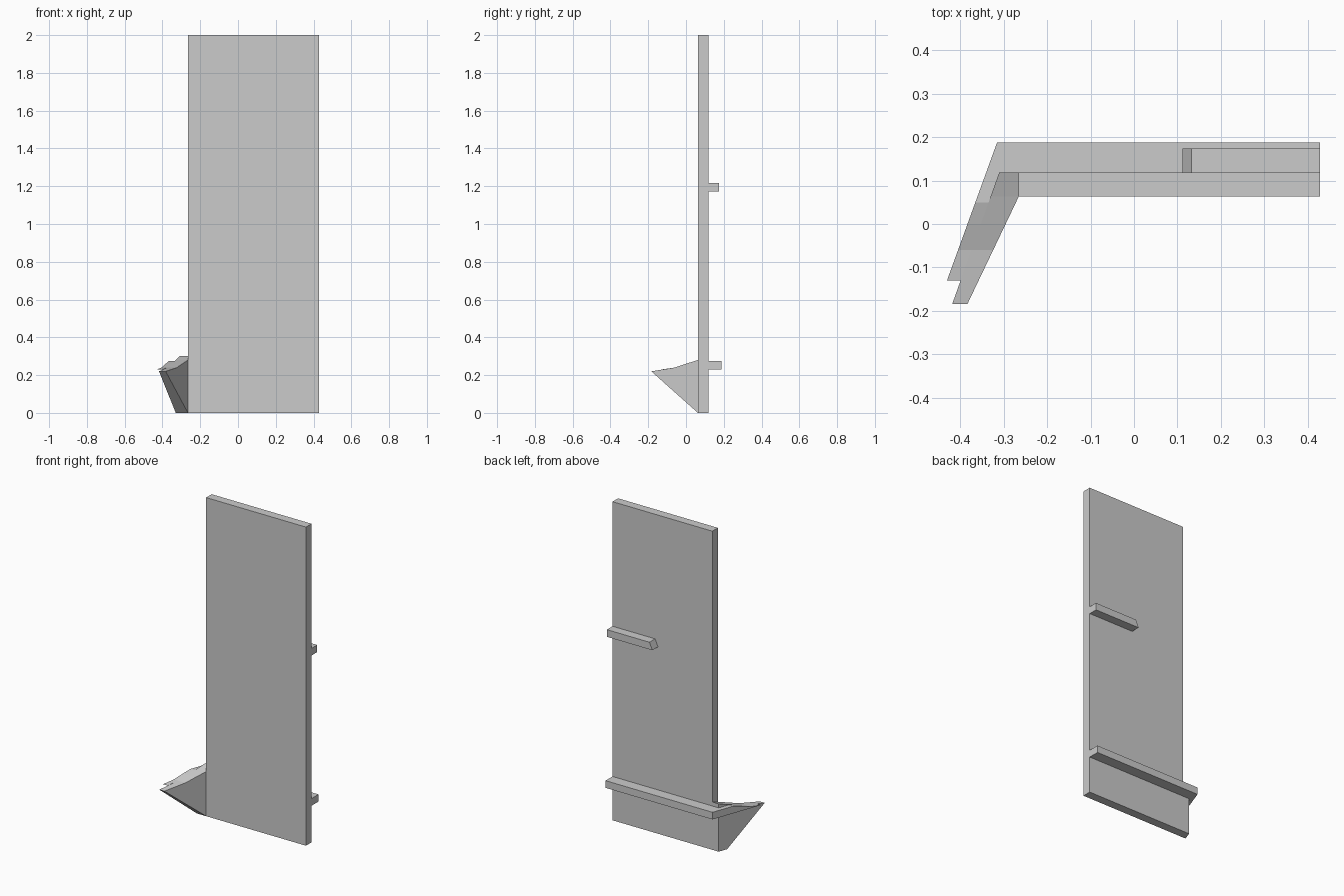
import bpy
import bmesh

cube = bpy.data.objects.get("Cube")
if cube:
    bpy.data.objects.remove(cube, do_unlink=True)

grey = bpy.data.materials.new("plain grey")
grey.use_nodes = True
grey.diffuse_color = (0.6, 0.6, 0.6, 1)
grey.node_tree.nodes["Principled BSDF"].inputs["Base Color"].default_value = (0.6, 0.6, 0.6, 1)


def loft(name, loop_a, loop_b):
    """Solid between two matching closed loops."""
    bm = bmesh.new()
    a = [bm.verts.new(p) for p in loop_a]
    b = [bm.verts.new(p) for p in loop_b]
    bm.faces.new(a)
    bm.faces.new(b[::-1])
    for i in range(len(a)):
        j = (i + 1) % len(a)
        bm.faces.new((a[j], a[i], b[i], b[j]))
    bmesh.ops.recalc_face_normals(bm, faces=bm.faces)
    mesh = bpy.data.meshes.new(name)
    bm.to_mesh(mesh)
    bm.free()
    mesh.materials.append(grey)
    obj = bpy.data.objects.new(name, mesh)
    bpy.context.collection.objects.link(obj)
    return obj


def plan_prism(name, plan, z0, z1):
    return loft(name, [(x, y, z0) for x, y in plan], [(x, y, z1) for x, y in plan])


def line_x(y, p, q):
    """x of the plan line p-q at depth y."""
    return p[0] + (q[0] - p[0]) * (y - p[1]) / (q[1] - p[1])


RIGHT, LEFT = -0.265, 0.428
FRONT, BACK = 0.063, 0.118
OUTER = ((-0.31, BACK), (-0.418, -0.184))
INNER = ((RIGHT, FRONT), (-0.383, -0.184))
RIM = ((-0.315, 0.187), (-0.43, -0.13))

# Tall panel
plan_prism("panel", [(RIGHT, FRONT), (LEFT, FRONT), (LEFT, BACK), (RIGHT, BACK)], 0, 2)

# Wing root beside the panel
root = [(FRONT, 0), (BACK, 0), (BACK, 0.30), (FRONT, 0.28)]
loft("wing_root", [(RIGHT, y, z) for y, z in root],
     [(line_x(y, *OUTER), y, z) for y, z in root])

# Forward wing, rising to a point
wing = [(FRONT, 0), (FRONT, 0.28), (0, 0.26), (-0.06, 0.24), (-0.184, 0.22)]
loft("wing", [(line_x(y, *INNER), y, z) for y, z in wing],
     [(line_x(y, *OUTER), y, z) for y, z in wing])

# Lower ledge along the back
plan_prism("lower_ledge", [OUTER[0], (LEFT, BACK), (LEFT, 0.187), RIM[0]], 0.23, 0.275)

# Ledge along the wing, thinning to its tip
top = [(0.05, 0.275), (0, 0.26), (-0.06, 0.24), (-0.13, 0.23)]
inside = [(BACK, 0.23), (BACK, 0.275)] + top
outside = [(0.187, 0.23), (0.187, 0.275)] + top
loft("wing_ledge", [(line_x(y, *OUTER), y, z) for y, z in inside],
     [(line_x(y, *RIM), y, z) for y, z in outside])

# Upper short ledge with a slanted end
section = [(0.112, 1.173), (LEFT, 1.173), (LEFT, 1.218), (0.132, 1.218)]
loft("upper_ledge", [(x, BACK, z) for x, z in section],
     [(x, 0.174, z) for x, z in section])
